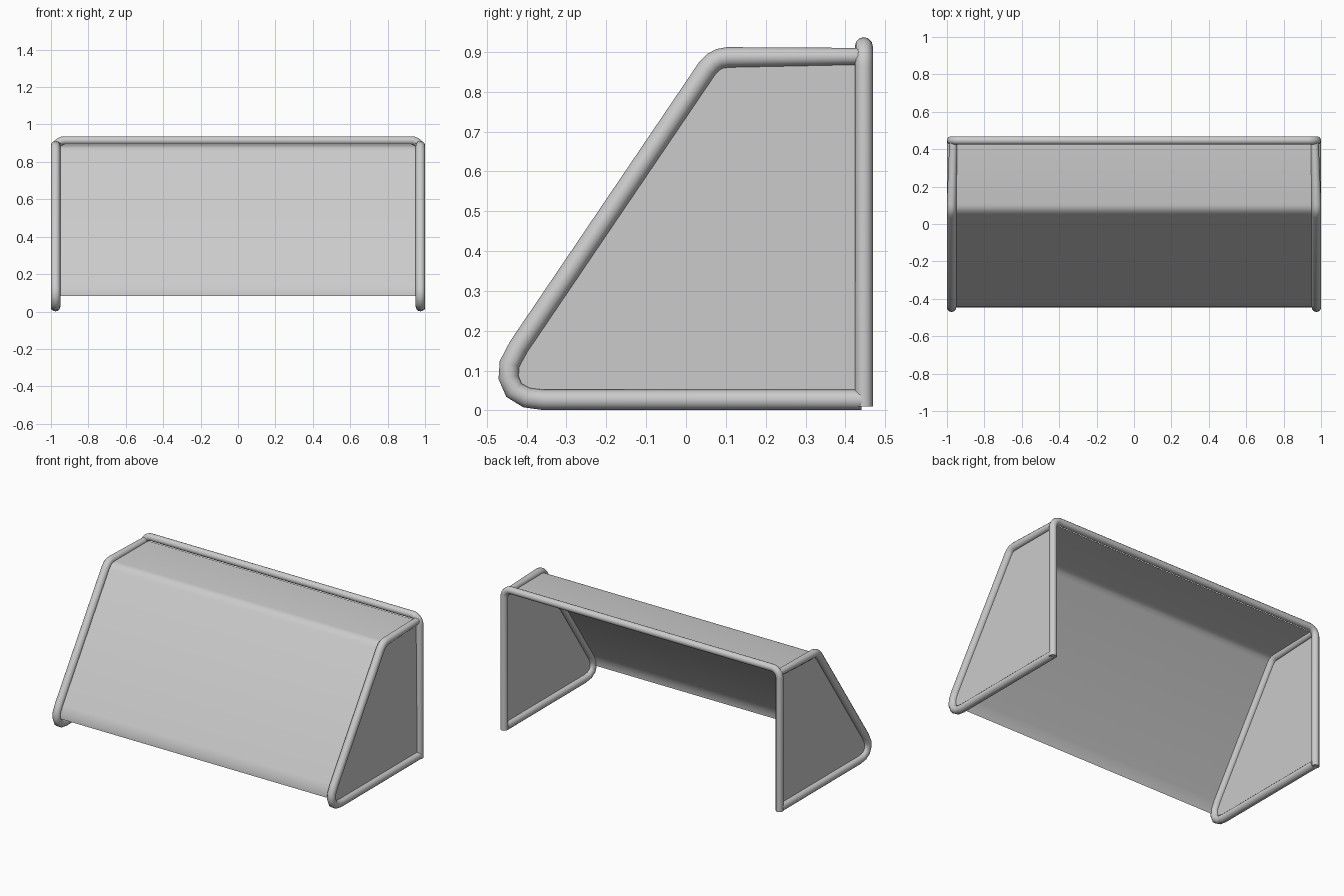
import bpy, math

if "Cube" in bpy.data.objects:
    bpy.data.objects.remove(bpy.data.objects["Cube"])

grey = bpy.data.materials.new("light_grey")
grey.diffuse_color = (0.6, 0.6, 0.6, 1)
grey.use_nodes = True
grey.node_tree.nodes["Principled BSDF"].inputs["Base Color"].default_value = grey.diffuse_color


def finish(ob):
    ob.data.materials.clear()
    ob.data.materials.append(grey)
    bpy.ops.object.select_all(action='DESELECT')
    ob.select_set(True)
    bpy.context.view_layer.objects.active = ob
    bpy.ops.object.shade_smooth_by_angle(angle=math.radians(45))


def tube(name, pts, radii):
    cu = bpy.data.curves.new(name, 'CURVE')
    cu.dimensions = '3D'
    cu.bevel_depth = 1.0
    cu.bevel_resolution = 4
    cu.use_fill_caps = True
    sp = cu.splines.new('POLY')
    sp.points.add(len(pts) - 1)
    for p, co, r in zip(sp.points, pts, radii):
        p.co = (*co, 1)
        p.radius = r
    ob = bpy.data.objects.new(name, cu)
    bpy.context.collection.objects.link(ob)
    bpy.ops.object.select_all(action='DESELECT')
    ob.select_set(True)
    bpy.context.view_layer.objects.active = ob
    bpy.ops.object.convert(target='MESH')
    finish(bpy.context.view_layer.objects.active)


def sheet(name, verts, faces):
    me = bpy.data.meshes.new(name)
    me.from_pydata(verts, [], faces)
    ob = bpy.data.objects.new(name, me)
    bpy.context.collection.objects.link(ob)
    finish(ob)


# goal mouth: two posts and crossbar with rounded corners
X, Y, TOP, R = 0.9775, 0.4465, 0.9145, 0.05
half = [(X, 0.01)] + [(X - R + R * math.cos(a * math.pi / 12), TOP - R + R * math.sin(a * math.pi / 12))
                      for a in range(7)]
mouth = [(x, Y, z) for x, z in half] + [(-x, Y, z) for x, z in reversed(half)]
tube("goal_mouth_frame", mouth, [0.0225] * len(mouth))

# side profile (y, z), from top front, down the sloping back, to bottom front
profile = [(0.44, 0.889), (0.105, 0.8865), (0.084, 0.883), (0.068, 0.874), (0.052, 0.857),
           (-0.42, 0.16), (-0.443, 0.117), (-0.4455, 0.083), (-0.432, 0.051),
           (-0.40, 0.032), (-0.358, 0.0265), (0.44, 0.0265)]
radii = [0.021] + [0.0255] * (len(profile) - 1)

# side frames and side nets
for s, side in ((-1, "left"), (1, "right")):
    pts = [(s * (0.966 if i == 0 else 0.9755), y, z) for i, (y, z) in enumerate(profile)]
    tube(side + "_side_frame", pts, radii)
    order = list(range(len(pts)))
    sheet(side + "_side_net", pts, [order if s < 0 else order[::-1]])

# back net: roof and sloping back in one sheet
back = profile[:8]
verts = [(x, y, z) for y, z in back for x in (-0.97, 0.97)]
sheet("back_net", verts, [(2 * i, 2 * i + 2, 2 * i + 3, 2 * i + 1) for i in range(len(back) - 1)])
